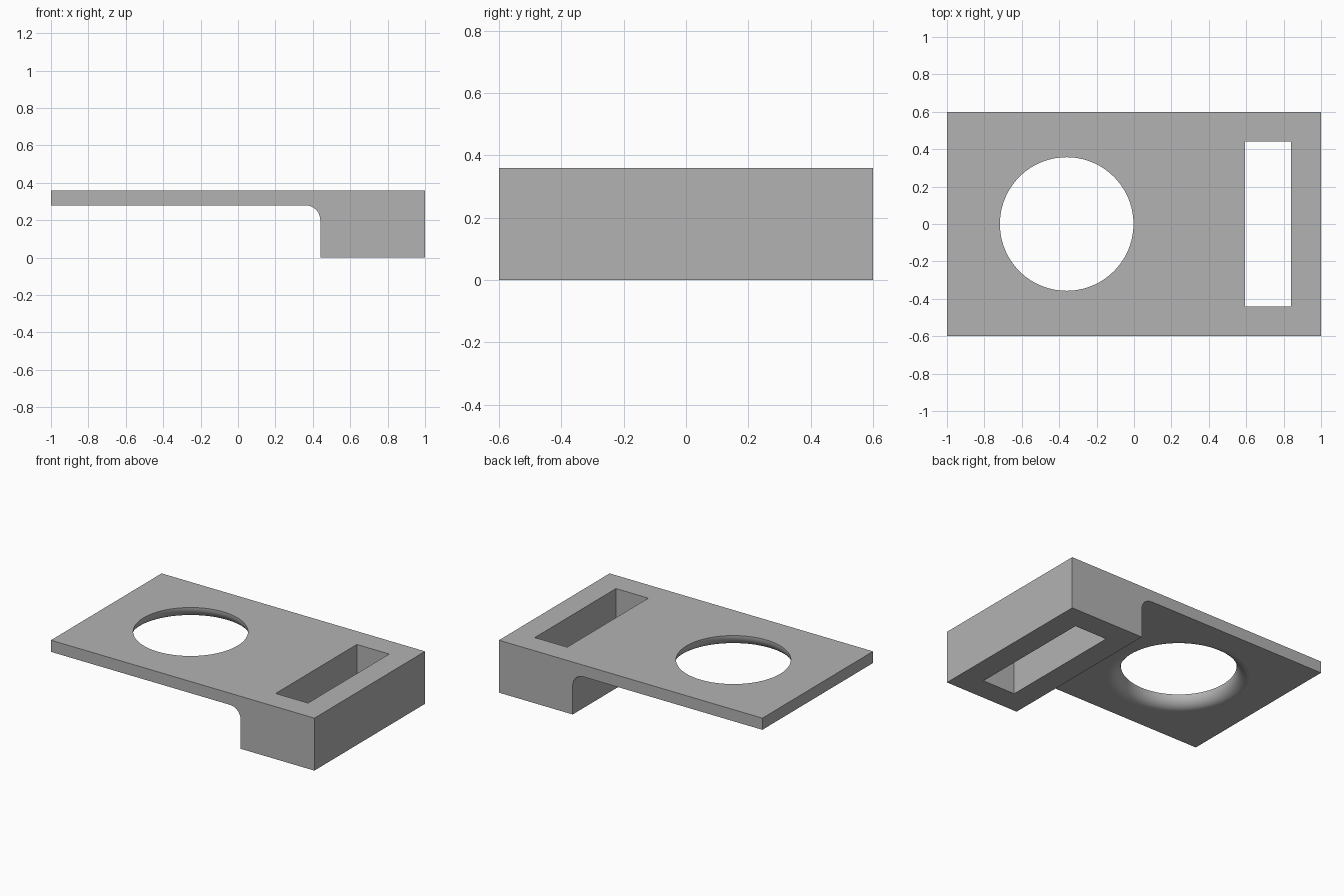
import bpy, bmesh
from math import sin, cos, pi
from mathutils import Vector, Matrix

cube = bpy.data.objects.get("Cube")
if cube:
    bpy.data.objects.remove(cube, do_unlink=True)

TOP, UNDER = 0.36, 0.28          # plate top and underside heights
HALF_X, HALF_Y = 1.0, 0.6
STEP_X, STEP_R = 0.44, 0.08      # inner face of the block and its fillet
HOLE_X, HOLE_R, LIP_R = -0.36, 0.357, 0.078


def make_object(name, bm):
    bmesh.ops.recalc_face_normals(bm, faces=bm.faces)
    mesh = bpy.data.meshes.new(name)
    bm.to_mesh(mesh)
    bm.free()
    obj = bpy.data.objects.new(name, mesh)
    bpy.context.collection.objects.link(obj)
    return obj


def arc(cx, cz, r, start, end, steps):
    angles = [start + (end - start) * i / steps for i in range(steps + 1)]
    return [(cx + r * cos(a), cz + r * sin(a)) for a in angles]


# Bracket body: side profile extruded across the width
profile = [(-HALF_X, TOP), (-HALF_X, UNDER)]
profile += arc(STEP_X - STEP_R, UNDER - STEP_R, STEP_R, pi / 2, 0, 12)
profile += [(STEP_X, 0), (HALF_X, 0), (HALF_X, TOP)]
bm = bmesh.new()
face = bm.faces.new([bm.verts.new((x, -HALF_Y, z)) for x, z in profile])
side = bmesh.ops.extrude_face_region(bm, geom=[face])
moved = [v for v in side["geom"] if isinstance(v, bmesh.types.BMVert)]
bmesh.ops.translate(bm, verts=moved, vec=(0, 2 * HALF_Y, 0))
bracket = make_object("bracket", bm)

# Slot cutter through the block
bm = bmesh.new()
bmesh.ops.create_cube(bm, size=1, matrix=Matrix.Translation((0.717, 0, 0.2))
                      @ Matrix.Diagonal((0.246, 0.88, 1, 1)))
slot_cutter = make_object("slot_cutter", bm)

# Round hole cutter: lathed profile flaring out at the underside
outer = HOLE_R + LIP_R
rings = [(0, 0.5), (HOLE_R, 0.5)]
rings += arc(outer, UNDER + LIP_R, LIP_R, pi, 1.5 * pi, 12)
rings[-1] = (outer, UNDER)
rings += [(outer, 0.1), (0, 0.1)]
bm = bmesh.new()
points = [bm.verts.new((r, 0, z)) for r, z in rings]
edges = [bm.edges.new(pair) for pair in zip(points, points[1:])]
bmesh.ops.spin(bm, geom=points + edges, cent=(0, 0, 0), axis=(0, 0, 1),
               angle=2 * pi, steps=96, use_merge=True)
bmesh.ops.remove_doubles(bm, verts=bm.verts, dist=0.0001)
bmesh.ops.translate(bm, verts=bm.verts, vec=Vector((HOLE_X, 0, 0)))
hole_cutter = make_object("hole_cutter", bm)

# Cut both openings
bpy.ops.object.select_all(action="DESELECT")
bpy.context.view_layer.objects.active = bracket
bracket.select_set(True)
for cutter in (slot_cutter, hole_cutter):
    cutter.hide_render = True
    mod = bracket.modifiers.new("cut", "BOOLEAN")
    mod.operation, mod.solver, mod.object = "DIFFERENCE", "EXACT", cutter
    bpy.ops.object.modifier_apply(modifier=mod.name)
    bpy.data.objects.remove(cutter, do_unlink=True)

# Smooth the fillets and hole, keep the broad planes flat
bpy.ops.object.shade_smooth_by_angle(angle=pi / 6)
for poly in bracket.data.polygons:
    if poly.area > 0.05:
        poly.use_smooth = False

# Plain grey finish
grey = bpy.data.materials.new("plain_grey")
grey.use_nodes = True
colour = (0.45, 0.45, 0.45, 1)
grey.diffuse_color = colour
grey.node_tree.nodes["Principled BSDF"].inputs["Base Color"].default_value = colour
bracket.data.materials.clear()
bracket.data.materials.append(grey)
